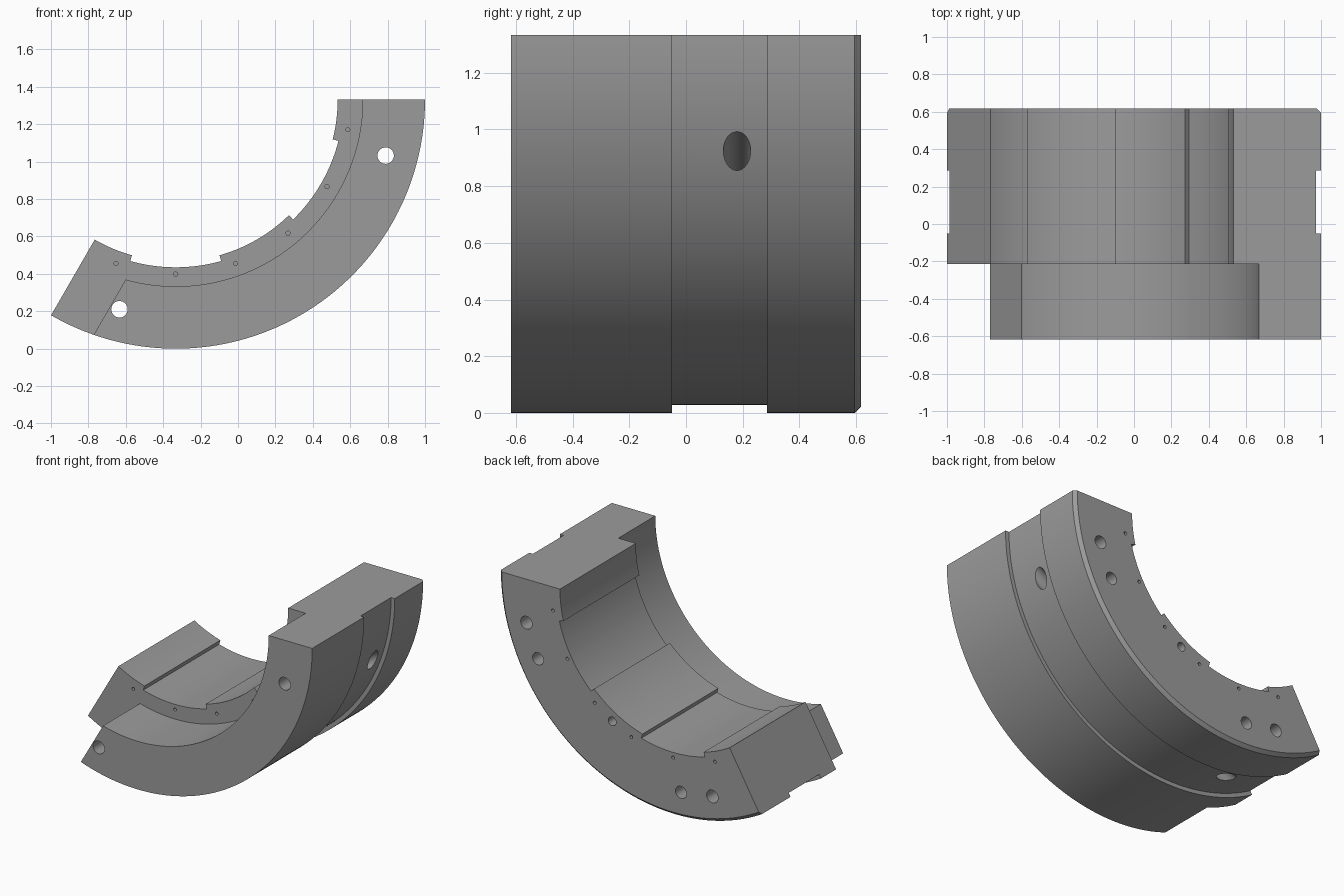
import bpy, bmesh
from math import cos, sin, radians
from mathutils import Vector, Matrix

if "Cube" in bpy.data.objects:
    bpy.data.objects.remove(bpy.data.objects["Cube"])

C = Vector((-0.333, 0, 1.333))   # arc centre
Y0, Y1, LEDGE = -0.617, 0.617, -0.213
MID = 300                        # angle of the symmetry line


def polar(r, a, y=0.0):
    return C + Vector((r * cos(radians(a)), y, r * sin(radians(a))))


def make(name, bm):
    bmesh.ops.recalc_face_normals(bm, faces=bm.faces)
    me = bpy.data.meshes.new(name)
    bm.to_mesh(me)
    bm.free()
    ob = bpy.data.objects.new(name, me)
    bpy.context.collection.objects.link(ob)
    return ob


def sweep(name, section, a0, a1, n, plane=None):
    """Sweep an (r, y) section around the arc centre, optionally trimmed by a plane."""
    bm = bmesh.new()
    rings = [[bm.verts.new(polar(r, a0 + (a1 - a0) * i / n, y)) for r, y in section]
             for i in range(n + 1)]
    k = len(section)
    for p, q in zip(rings, rings[1:]):
        for j in range(k):
            bm.faces.new((p[j], p[(j + 1) % k], q[(j + 1) % k], q[j]))
    bm.faces.new(rings[0])
    bm.faces.new(rings[-1])
    if plane:
        cut = bmesh.ops.bisect_plane(bm, geom=bm.verts[:] + bm.edges[:] + bm.faces[:],
                                     plane_co=plane[0], plane_no=plane[1], clear_inner=True)
        edges = [e for e in cut["geom_cut"] if isinstance(e, bmesh.types.BMEdge)]
        bmesh.ops.contextual_create(bm, geom=edges)
    return make(name, bm)


def rod(name, p, q, radius):
    d = q - p
    m = Matrix.Translation((p + q) / 2) @ d.to_track_quat('Z', 'Y').to_matrix().to_4x4()
    bm = bmesh.new()
    bmesh.ops.create_cone(bm, cap_ends=True, segments=32, radius1=radius,
                          radius2=radius, depth=d.length, matrix=m)
    return make(name, bm)


# Main ring segment: shallow band groove and rear chamfer outside
body = sweep("ring_segment",
             [(0.866, LEDGE), (1.333, LEDGE), (1.333, -0.05), (1.305, -0.05),
              (1.305, 0.285), (1.333, 0.285), (1.333, Y1 - 0.022), (1.311, Y1),
              (0.866, Y1)], 240, 360, 120)

# Front flange, its lower end trimmed parallel to the ring's end face
end_normal = Vector((-sin(radians(240)), 0, cos(radians(240))))
flange = sweep("front_flange", [(1.0, LEDGE), (1.0, Y0), (1.333, Y0), (1.333, LEDGE)],
               240, 360, 120, (C + end_normal * 0.25, end_normal))

# Two recesses in the bore
ring_cuts, both_cuts = [], []
for s in (-1, 1):
    a, b = sorted((MID + s * 14.3, MID + s * 45.7))
    ring_cuts.append(sweep("recess_cutter",
                           [(0.8, -0.3), (0.898, -0.3), (0.898, 0.7), (0.8, 0.7)], a, b, 32))

# Through holes and blind rear holes
for s in (-1, 1):
    both_cuts.append(rod("through_hole_cutter", polar(1.162, MID + 45 * s, -0.8),
                         polar(1.162, MID + 45 * s, 0.8), 0.044))
    ring_cuts.append(rod("rear_hole_cutter", polar(1.16, MID + 33 * s, 0.13),
                         polar(1.16, MID + 33 * s, 0.8), 0.042))
ring_cuts.append(rod("rear_port_cutter", polar(0.932, MID, 0.15), polar(0.932, MID, 0.8), 0.03))

# Straight cross bore joining the rear holes, opening in the outer groove
mid = polar(1.16 * cos(radians(33)), MID, 0.18)
axis = Vector((cos(radians(30)), 0, sin(radians(30))))
ring_cuts.append(rod("cross_bore_cutter", mid - axis * 1.2, mid + axis * 1.2, 0.048))

# Small pin holes on ledge and rear face
for a in range(250, 351, 20):
    for ya, yb in ((-0.3, LEDGE + 0.08), (Y1 - 0.08, 0.7)):
        ring_cuts.append(rod("pin_hole_cutter", polar(0.934, a, ya), polar(0.934, a, yb), 0.011))

# Dark grey finish
grey = bpy.data.materials.new("dark_grey")
grey.diffuse_color = (0.33, 0.33, 0.33, 1)
grey.use_nodes = True
grey.node_tree.nodes["Principled BSDF"].inputs["Base Color"].default_value = grey.diffuse_color

# Apply all cuts and smooth the curved faces
for ob, cuts in ((body, ring_cuts + both_cuts), (flange, both_cuts)):
    bpy.ops.object.select_all(action='DESELECT')
    bpy.context.view_layer.objects.active = ob
    ob.select_set(True)
    for c in cuts:
        c.hide_render = True
        mod = ob.modifiers.new(c.name, 'BOOLEAN')
        mod.operation, mod.solver, mod.object = 'DIFFERENCE', 'EXACT', c
        bpy.ops.object.modifier_apply(modifier=mod.name)
    ob.data.materials.clear()
    ob.data.materials.append(grey)
    bpy.ops.object.shade_smooth_by_angle(angle=radians(20))
for c in ring_cuts + both_cuts:
    bpy.data.objects.remove(c)
